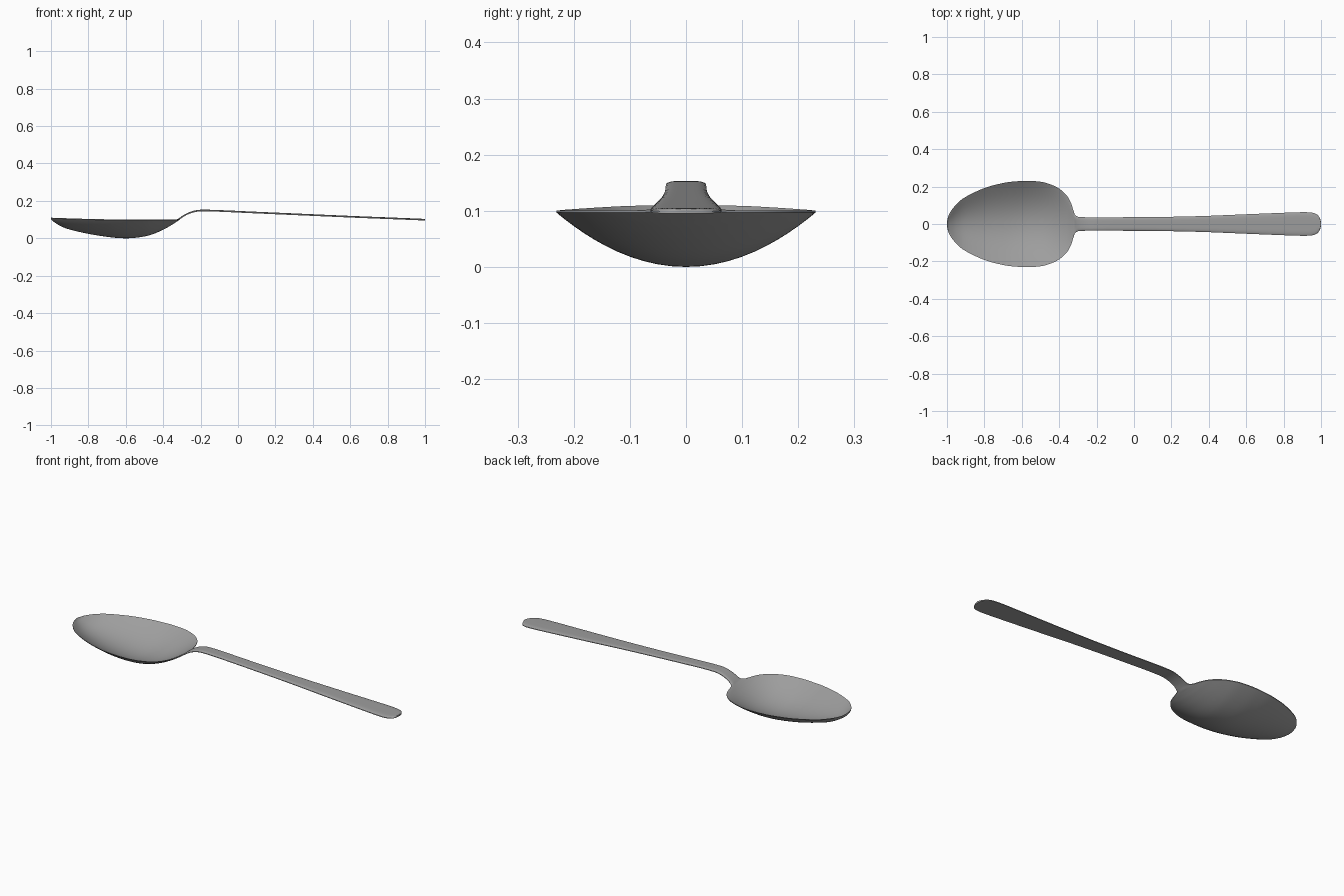
import bpy, bmesh, math
from mathutils import Vector

if "Cube" in bpy.data.objects:
    bpy.data.objects.remove(bpy.data.objects["Cube"])

# Bowl stations: x, half width, rim height, centre-line height (undersides)
bowl = [(-1.0, .003, .106, .103), (-.997, .027, .106, .099), (-.985, .059, .106, .088),
        (-.95, .105, .105, .066), (-.9, .145, .103, .047), (-.8, .192, .100, .024),
        (-.7, .219, .098, .008), (-.63, .228, .097, .001), (-.57, .231, .097, .001),
        (-.5, .226, .097, .010), (-.45, .213, .097, .024), (-.4, .189, .097, .046),
        (-.36, .153, .097, .068), (-.338, .115, .097, .082), (-.326, .079, .097, .090),
        (-.317, .052, .100, .096)]
# Handle stations: x, half width, height
handle = [(-.305, .041, .106), (-.285, .037, .119), (-.255, .036, .133), (-.22, .036, .142),
          (-.18, .036, .144), (-.1, .036, .142), (.1, .037, .133), (.35, .042, .122),
          (.6, .052, .111), (.8, .060, .103), (.9, .063, .099), (.95, .061, .097),
          (.975, .053, .096), (.99, .038, .095), (.998, .019, .095), (1.0, .003, .095)]
keys = [Vector(k) for k in bowl + [(x, w, z, z) for x, w, z in handle]]
STEPS, ACROSS, THICK = 5, 28, .009


def spline(points, steps):
    """Smooth curve through all stations."""
    pts = [points[0]] + points + [points[-1]]
    out = []
    for a, b, c, d in zip(pts, pts[1:], pts[2:], pts[3:]):
        for i in range(steps):
            t = i / steps
            out.append(.5 * (2 * b + (c - a) * t + (2 * a - 5 * b + 4 * c - d) * t * t
                             + (3 * b - a - 3 * c + d) * t ** 3))
    return out + [points[-1]]


def section(bm, x, w, rim, mid):
    """Closed thin dished cross-section, thinner at the edges."""
    ts = [math.sin(math.pi / 2 * (2 * i / ACROSS - 1)) for i in range(ACROSS + 1)]
    low = [(x, w * t, mid + (rim - mid) * t * t) for t in ts]
    high = [(x, y, z + THICK * (1 - .6 * t ** 6)) for (x, y, z), t in zip(low, ts)]
    return [bm.verts.new(p) for p in low + high[::-1]]


# Whole spoon as one lofted shell
bm = bmesh.new()
rings = [section(bm, *k) for k in spline(keys, STEPS)]
n = len(rings[0])
for a, b in zip(rings, rings[1:]):
    for i in range(n):
        j = (i + 1) % n
        bm.faces.new((a[i], a[j], b[j], b[i]))
bm.faces.new(rings[0])
bm.faces.new(rings[-1])
bmesh.ops.recalc_face_normals(bm, faces=bm.faces)
mesh = bpy.data.meshes.new("spoon")
bm.to_mesh(mesh)
bm.free()
spoon = bpy.data.objects.new("spoon", mesh)
bpy.context.collection.objects.link(spoon)

# Dark steel colour
steel = bpy.data.materials.new("steel")
steel.diffuse_color = (.34, .34, .34, 1)
steel.use_nodes = True
steel.node_tree.nodes["Principled BSDF"].inputs["Base Color"].default_value = steel.diffuse_color
mesh.materials.append(steel)

# Smooth faces with a crisp rim
bpy.context.view_layer.objects.active = spoon
spoon.select_set(True)
bpy.ops.object.shade_smooth_by_angle(angle=math.radians(40))
